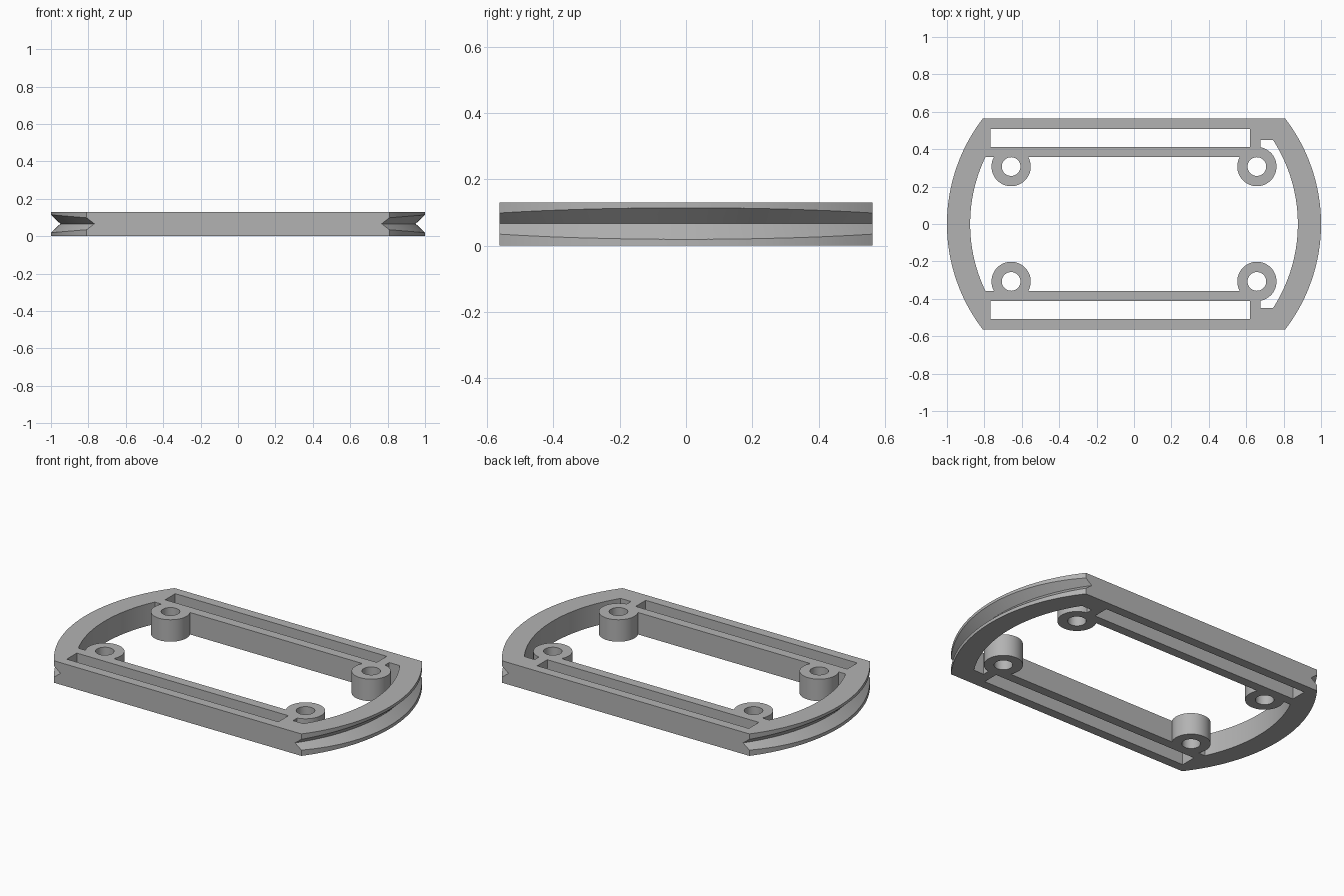
import bpy, bmesh
from math import sin, cos, asin, acos, sqrt, pi, radians

cube = bpy.data.objects.get("Cube")
if cube:
    bpy.data.objects.remove(cube)

HEIGHT = 0.13
HALF_DEPTH = 0.563
RAIL_Y = 0.357                     # inner face of the long rails
BOSS_X, BOSS_Y, BOSS_R, HOLE_R = 0.657, 0.307, 0.105, 0.05
OUTER_C, OUTER_R = 0.075, 0.925    # end arcs, outside
INNER_C, INNER_R = 0.05, 0.826     # end arcs, inside
GROOVE_C, GROOVE_R = -0.012, 0.962 # groove bottom arc

grey = bpy.data.materials.new("plain grey")
grey.use_nodes = True
colour = (0.45, 0.45, 0.45, 1)
grey.diffuse_color = colour
grey.node_tree.nodes["Principled BSDF"].inputs["Base Color"].default_value = colour


def arc(cx, cy, r, start, end, steps):
    return [(cx + r * cos(start + (end - start) * i / steps),
             cy + r * sin(start + (end - start) * i / steps)) for i in range(steps + 1)]


def flip_x(points):
    return [(-x, y) for x, y in points]


def flip_y(points):
    return [(x, -y) for x, y in points]


def make_object(name, bm):
    bmesh.ops.recalc_face_normals(bm, faces=bm.faces)
    mesh = bpy.data.meshes.new(name)
    bm.to_mesh(mesh)
    bm.free()
    mesh.materials.append(grey)
    obj = bpy.data.objects.new(name, mesh)
    bpy.context.collection.objects.link(obj)
    return obj


# Outer outline: two bowed ends joined by straight sides
a = asin(HALF_DEPTH / OUTER_R)
right_end = arc(OUTER_C, 0, OUTER_R, -a, a, 48)
outline = right_end + flip_x(right_end)[::-1]

# Inner opening: end arcs, rails, screw bosses and the small corner pocket
a_rail = asin(RAIL_Y / INNER_R)
a_pocket = asin(0.45 / INNER_R)
a_boss = asin((RAIL_Y - BOSS_Y) / BOSS_R)
a_neck = acos((0.675 - BOSS_X) / BOSS_R)
upper = flip_x(arc(INNER_C, 0, INNER_R, 0, a_rail, 20))
upper += arc(-BOSS_X, BOSS_Y, BOSS_R, pi - a_boss, 2 * pi + a_boss, 40)
upper += arc(BOSS_X, BOSS_Y, BOSS_R, pi - a_boss, 2 * pi + a_neck, 44)
upper += [(0.675, 0.45)]
upper += arc(INNER_C, 0, INNER_R, a_pocket, 0, 24)
opening = upper + flip_y(upper)[-2:0:-1]

# Long slots and screw holes
slot = [(-0.766, 0.413), (0.619, 0.413), (0.619, 0.507), (-0.766, 0.507)]
loops = [outline, opening, slot, flip_y(slot)]
for sx in (-1, 1):
    for sy in (-1, 1):
        loops.append(arc(sx * BOSS_X, sy * BOSS_Y, HOLE_R, 0, 2 * pi, 40)[:-1])

# Fill the flat plate and raise it to full height
bm = bmesh.new()
for loop in loops:
    verts = [bm.verts.new((x, y, 0)) for x, y in loop]
    for i, v in enumerate(verts):
        bm.edges.new((v, verts[i - 1]))
bmesh.ops.triangle_fill(bm, edges=bm.edges[:], use_beauty=True)
raised = bmesh.ops.extrude_face_region(bm, geom=bm.faces[:])["geom"]
bmesh.ops.translate(bm, vec=(0, 0, HEIGHT),
                    verts=[g for g in raised if isinstance(g, bmesh.types.BMVert)])
frame = make_object("frame", bm)
bpy.context.view_layer.objects.active = frame
frame.select_set(True)


# V-shaped groove swept round each bowed end
def groove_cutter(side):
    bm = bmesh.new()
    section = [(GROOVE_R, 0), (GROOVE_R + 0.12, 0.114), (GROOVE_R + 0.12, -0.114)]
    rows = []
    for r, z in section:
        path = arc(GROOVE_C, 0, r, radians(-46), radians(46), 48)
        rows.append([bm.verts.new((side * x, y, HEIGHT * 0.51 + z)) for x, y in path])
    for k in range(3):
        p, q = rows[k], rows[(k + 1) % 3]
        for i in range(len(p) - 1):
            bm.faces.new((p[i], p[i + 1], q[i + 1], q[i]))
    for end in (0, -1):
        bm.faces.new([row[end] for row in rows])
    cutter = make_object("groove_cutter", bm)
    cutter.hide_render = True
    return cutter


for side in (-1, 1):
    cutter = groove_cutter(side)
    mod = frame.modifiers.new("groove", "BOOLEAN")
    mod.operation = "DIFFERENCE"
    mod.solver = "EXACT"
    mod.object = cutter
    bpy.ops.object.modifier_apply(modifier=mod.name)
    bpy.data.objects.remove(cutter)

bpy.ops.object.shade_smooth_by_angle(angle=radians(25))
